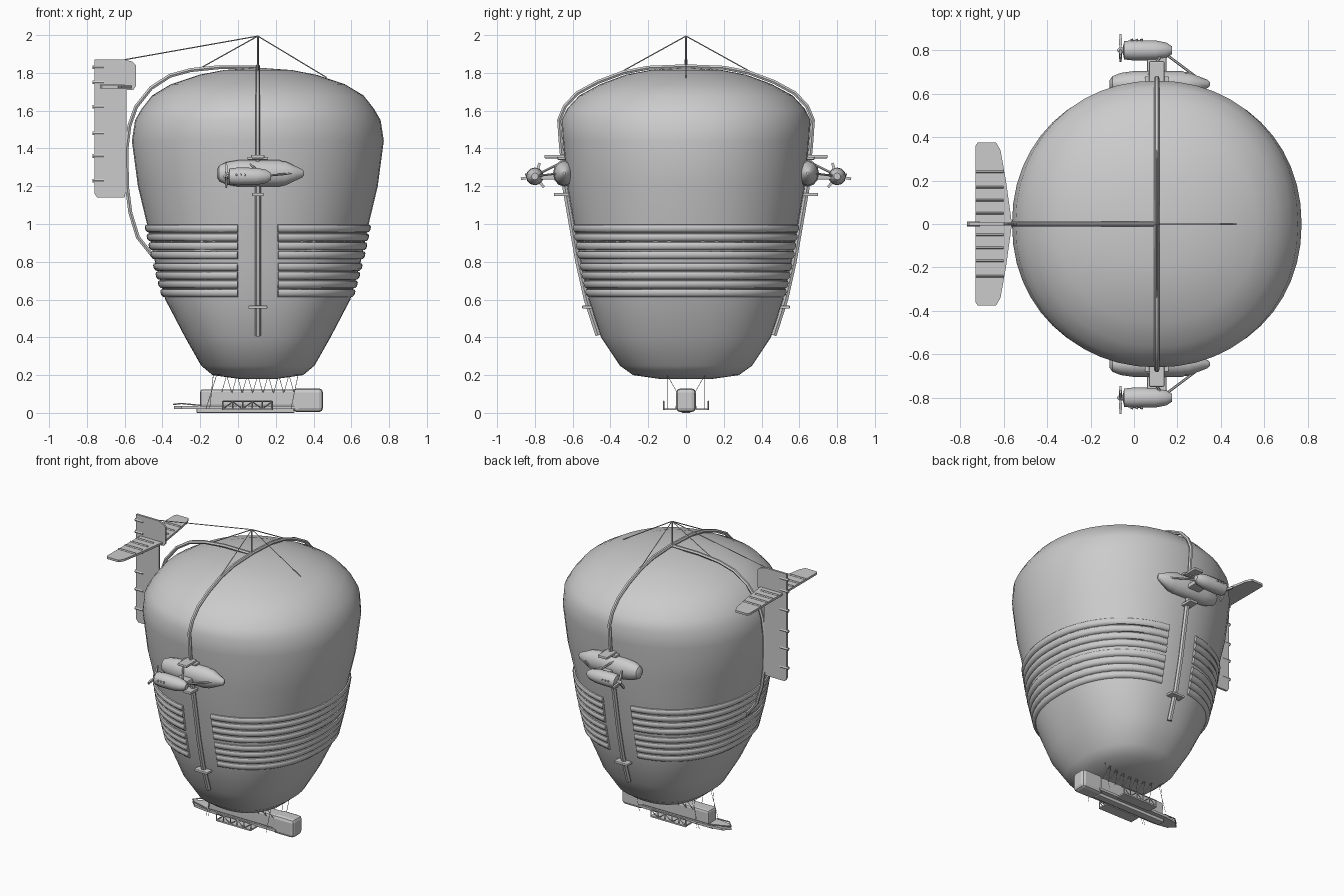
import bpy, bmesh, math
from mathutils import Vector, Matrix

if "Cube" in bpy.data.objects:
    bpy.data.objects.remove(bpy.data.objects["Cube"], do_unlink=True)

grey = bpy.data.materials.new("light grey")
grey.use_nodes = True
grey.diffuse_color = (0.6, 0.6, 0.6, 1)
grey.node_tree.nodes["Principled BSDF"].inputs["Base Color"].default_value = (0.6, 0.6, 0.6, 1)

AXIS = 0.105  # x of the envelope's vertical axis


# ---- helpers ----
def finish(name, bm, smooth=None):
    bmesh.ops.recalc_face_normals(bm, faces=bm.faces)
    mesh = bpy.data.meshes.new(name)
    bm.to_mesh(mesh)
    bm.free()
    mesh.materials.append(grey)
    ob = bpy.data.objects.new(name, mesh)
    bpy.context.collection.objects.link(ob)
    if smooth:
        bpy.ops.object.select_all(action='DESELECT')
        ob.select_set(True)
        bpy.context.view_layer.objects.active = ob
        bpy.ops.object.shade_smooth_by_angle(angle=math.radians(smooth))
    return ob


def loft(name, rings, smooth=None, closed=True):
    """Skin a list of point rings; open rings give a strip."""
    bm = bmesh.new()
    rows = [[bm.verts.new(p) for p in ring] for ring in rings]
    n = len(rows[0])
    for a, b in zip(rows, rows[1:]):
        for i in range(n if closed else n - 1):
            j = (i + 1) % n
            bm.faces.new((a[i], a[j], b[j], b[i]))
    if closed:
        bm.faces.new(rows[0])
        bm.faces.new(rows[-1])
    return finish(name, bm, smooth)


def box(name, lo, hi, bevel=0):
    lo, hi = Vector(lo), Vector(hi)
    bm = bmesh.new()
    bmesh.ops.create_cube(bm, size=1, matrix=Matrix.Translation((lo + hi) / 2)
                          @ Matrix.Diagonal((*(hi - lo), 1)))
    if bevel:
        bmesh.ops.bevel(bm, geom=bm.edges[:], offset=bevel, segments=2,
                        profile=0.5, affect='EDGES')
    return finish(name, bm)


def plate(name, outline, thickness, axis):
    """Extrude a 2D outline symmetrically along the given axis (1 = y, 2 = z)."""
    def ring(t):
        return [(p[0], t, p[1]) if axis == 1 else (p[0], p[1], t + p[2]) for p in outline]
    return loft(name, [ring(-thickness / 2), ring(thickness / 2)])


def tubes(name, paths, r, sides=6):
    """Polylines as round rods, all in one object."""
    curve = bpy.data.curves.new(name, 'CURVE')
    curve.dimensions = '3D'
    curve.bevel_depth = r
    curve.bevel_resolution = max(0, sides // 2 - 2)
    curve.use_fill_caps = True
    for path in paths:
        sp = curve.splines.new('POLY')
        sp.points.add(len(path) - 1)
        for pt, co in zip(sp.points, path):
            pt.co = (*co, 1)
    temp = bpy.data.objects.new(name + "_path", curve)
    bpy.context.collection.objects.link(temp)
    bpy.context.view_layer.update()
    bm = bmesh.new()
    deps = bpy.context.evaluated_depsgraph_get()
    bm.from_mesh(temp.evaluated_get(deps).to_mesh())
    bpy.data.objects.remove(temp, do_unlink=True)
    return finish(name, bm, 50)


def lathe_x(name, profile, centre, sy=1, sz=1, sides=12):
    c = Vector(centre)
    rings = [[c + Vector((x, r * sy * math.cos(k * math.tau / sides),
                          r * sz * math.sin(k * math.tau / sides))) for k in range(sides)]
             for x, r in profile]
    return loft(name, rings, 35)


# ---- envelope: height, half width x, half width y, squareness ----
ROWS = [(0.18, 0.10, 0.14, 2.2), (0.20, 0.24, 0.28, 2.3), (0.25, 0.30, 0.35, 2.4),
        (0.40, 0.385, 0.45, 2.4), (0.60, 0.49, 0.515, 2.3), (0.80, 0.545, 0.56, 2.2),
        (1.00, 0.587, 0.595, 2.1), (1.20, 0.635, 0.63, 2.1), (1.44, 0.667, 0.652, 2.1),
        (1.55, 0.650, 0.660, 2.1), (1.61, 0.615, 0.63, 2.1), (1.68, 0.56, 0.565, 2.1),
        (1.74, 0.46, 0.455, 2.1), (1.79, 0.31, 0.32, 2.1), (1.815, 0.18, 0.19, 2.0),
        (1.825, 0.04, 0.04, 2.0)]


def hull_point(z, a, out=0.0):
    z = min(max(z, ROWS[0][0]), ROWS[-1][0])
    for lo, hi in zip(ROWS, ROWS[1:]):
        if z <= hi[0]:
            break
    t = (z - lo[0]) / (hi[0] - lo[0])
    rx, ry, n = (lo[i] + t * (hi[i] - lo[i]) for i in (1, 2, 3))
    c, s = math.cos(a), math.sin(a)
    x = (rx + out) * math.copysign(abs(c) ** (2 / n), c)
    y = (ry + out) * math.copysign(abs(s) ** (2 / n), s)
    return Vector((AXIS + x, y, z))


SEG = 48
loft("envelope", [[hull_point(r[0], k * math.tau / SEG) for k in range(SEG)] for r in ROWS], 40)

# ---- padded ribs round both flanks, open at front and back ----
rib_heights = [0.976 - 0.047 * i for i in range(4)] + [0.772 - 0.046 * i for i in range(4)]
for side, centre in (("left", 0), ("right", math.pi)):
    for i, z in enumerate(rib_heights):
        gap = 0.165 + (z - 0.61) * 0.16
        span = math.acos((gap / hull_point(z, 0).length) ** 1.08)
        arc = [centre + span * (k / 14 - 1) for k in range(29)]
        section = [(-0.022, -0.01), (-0.019, 0.008), (-0.009, 0.015),
                   (0.009, 0.015), (0.019, 0.008), (0.022, -0.01)]
        loft(f"{side}_rib_{i + 1}",
             [[hull_point(z + dz, a, out) for dz, out in section] for a in arc], 40)

# ---- straps over the envelope ----
heights = [0.41, 0.6, 0.8, 1.0, 1.2, 1.44, 1.55, 1.61, 1.68, 1.74, 1.79, 1.815]
half = [hull_point(z, -math.pi / 2, 0.012) + Vector((0, 0, 0.012 if z > 1.6 else 0)) for z in heights]
back = [Vector((p.x, -p.y, p.z)) for p in reversed(half)]
tubes("cross_strap", [half + [Vector((AXIS, 0, 1.835))] + back], 0.012)
tubes("lower_strap_sleeve", [[Vector((p.x, s * p.y, p.z)) for p in half[:5]] for s in (1, -1)], 0.016)
tubes("tail_strap", [[(AXIS, 0, 1.83), (-0.1, 0, 1.83), (-0.25, 0, 1.815), (-0.36, 0, 1.785),
                      (-0.46, 0, 1.72), (-0.54, 0, 1.62), (-0.575, 0, 1.52), (-0.59, 0, 1.4),
                      (-0.588, 0, 1.2), (-0.57, 0, 1.06), (-0.53, 0, 0.93), (-0.45, 0, 0.83)]], 0.012)

# ---- mast and stays ----
PEAK = (AXIS, 0, 1.995)
tubes("mast", [[(AXIS, 0, 1.78), PEAK]], 0.005)
tubes("stays", [[PEAK, p] for p in ((-0.6, 0, 1.87), (0.47, 0, 1.775), (-0.2, 0, 1.825),
                                    (AXIS, 0.38, 1.785), (AXIS, -0.38, 1.785))], 0.003, 4)

# ---- tail fins ----
plate("vertical_fin", [(-0.76, 1.16), (-0.745, 1.14), (-0.6, 1.14), (-0.59, 1.2), (-0.59, 1.71),
                       (-0.555, 1.71), (-0.54, 1.73), (-0.54, 1.84), (-0.56, 1.86),
                       (-0.6, 1.87), (-0.76, 1.87)], 0.014, 1)
wing = [(-0.73, 0.36), (-0.72, 0.375), (-0.635, 0.375), (-0.615, 0.34), (-0.59, 0.2), (-0.562, 0)]
outline = wing + [(x, -y) for x, y in reversed(wing[:-1])]
plate("horizontal_fin", [(x, y, 1.725) for x, y in outline], 0.014, 2)
tubes("fin_hinges", [[(-0.77, 0, z), (-0.71, 0, z)] for z in (1.83, 1.75, 1.62, 1.48, 1.36, 1.23)], 0.011)
tubes("wing_battens", [[(-0.73, s * y, 1.733), (-0.6, s * y, 1.733)]
                       for y in (0.05, 0.11, 0.17, 0.24) for s in (1, -1)], 0.006, 4)

# ---- engine pods, mirrored front and back ----
POD = [(-0.112, 0.02), (-0.1, 0.042), (-0.06, 0.06), (0.0, 0.07), (0.22, 0.07), (0.235, 0.064),
       (0.25, 0.064), (0.29, 0.045), (0.34, 0.022), (0.35, 0.008)]
MOTOR = [(-0.05, 0.02), (-0.045, 0.042), (0.0, 0.047), (0.1, 0.045), (0.15, 0.035), (0.175, 0.018)]
for label, s in (("front", -1), ("back", 1)):
    def ybox(name, x, y, z, bevel=0):
        ys = sorted((s * y[0], s * y[1]))
        box(f"{label}_{name}", (x[0], ys[0], z[0]), (x[1], ys[1], z[1]), bevel)

    lathe_x(f"{label}_pod", POD, (0, s * 0.645, 1.268), 0.85)
    lathe_x(f"{label}_motor", MOTOR, (0, s * 0.8, 1.252))
    lathe_x(f"{label}_spinner", [(-0.078, 0.003), (-0.068, 0.012), (-0.048, 0.014)],
            (0, s * 0.8, 1.252), sides=8)
    for k in range(3):
        a = math.radians(20 + 120 * k) * s
        spin = Matrix.Translation((-0.062, s * 0.8, 1.252)) @ Matrix.Rotation(a, 4, 'X')
        blade = plate(f"{label}_blade_{k + 1}", [(-0.003, 0), (0.003, 0), (0.007, 0.04), (0.004, 0.075),
                                                 (-0.004, 0.075), (-0.007, 0.04)], 0.014, 1)
        blade.data.transform(spin)
    ybox("pylon", (0.06, 0.15), (0.64, 0.78), (1.235, 1.265), 0.006)
    ybox("upper_bracket", (0.07, 0.14), (0.6, 0.75), (1.348, 1.366), 0.005)
    ybox("upper_bracket_foot", (0.05, 0.16), (0.62, 0.68), (1.34, 1.355), 0.004)
    ybox("lower_bracket", (0.075, 0.135), (0.6, 0.7), (1.147, 1.165), 0.004)
    ybox("strap_anchor", (0.055, 0.155), (0.48, 0.55), (0.552, 0.568), 0.004)
    tubes(f"{label}_motor_struts", [[(0.15, s * 0.78, 1.255), (0.31, s * 0.66, 1.27)],
                                    [(0.12, s * 0.77, 1.27), (0.06, s * 0.67, 1.32)]], 0.006)
    tubes(f"{label}_exhausts", [[(x, s * 0.8, 1.252), (x - 0.01, s * 0.852, 1.262)]
                                for x in (0.0, 0.022, 0.044)], 0.006)

# ---- gondola ----
box("cabin", (-0.2, -0.045, 0.03), (0.36, 0.045, 0.125), 0.014)
box("cabin_nose", (0.29, -0.052, 0.004), (0.45, 0.052, 0.13), 0.022)
plate("deck", [(-0.34, 0, 0.028), (-0.3, -0.04, 0.028), (-0.2, -0.055, 0.028), (0.32, -0.055, 0.028),
               (0.32, 0.055, 0.028), (-0.2, 0.055, 0.028), (-0.3, 0.04, 0.028)], 0.016, 2)
box("keel", (-0.22, -0.025, 0.0), (0.3, 0.025, 0.03), 0.006)
tubes("bow_rail", [[(-0.2, -0.05, 0.04), (-0.3, -0.035, 0.05), (-0.34, 0, 0.045),
                    (-0.3, 0.035, 0.05), (-0.2, 0.05, 0.04)]], 0.004)
for label, s in (("front", -1), ("back", 1)):
    ys = sorted((s * 0.05, s * 0.122))
    box(f"{label}_walkway", (-0.08, ys[0], 0.014), (0.18, ys[1], 0.024))
    posts = [-0.08 + 0.052 * i for i in range(6)]
    zigzag = [(x, s * 0.117, 0.02 + 0.04 * (i % 2)) for i, x in enumerate(posts)]
    rail = [[(posts[0], s * 0.117, 0.062), (posts[-1], s * 0.117, 0.062)], zigzag]
    rail += [[(x, s * 0.117, 0.016), (x, s * 0.117, 0.062)] for x in posts]
    tubes(f"{label}_railing", rail, 0.004, 4)
    # Suspension lines from envelope to gondola
    tops = [-0.06 + 0.055 * i for i in range(7)]
    lines = [[(x, s * 0.1, 0.2), (x + d, s * 0.045, 0.105)] for x in tops for d in (-0.027, 0.027)]
    lines += [[(x, s * 0.1, 0.21), (x + d, s * 0.1, 0.02)]
              for x, d in ((-0.11, -0.06), (-0.13, -0.02), (0.32, -0.04))]
    tubes(f"{label}_suspension_lines", lines, 0.0015, 4)
